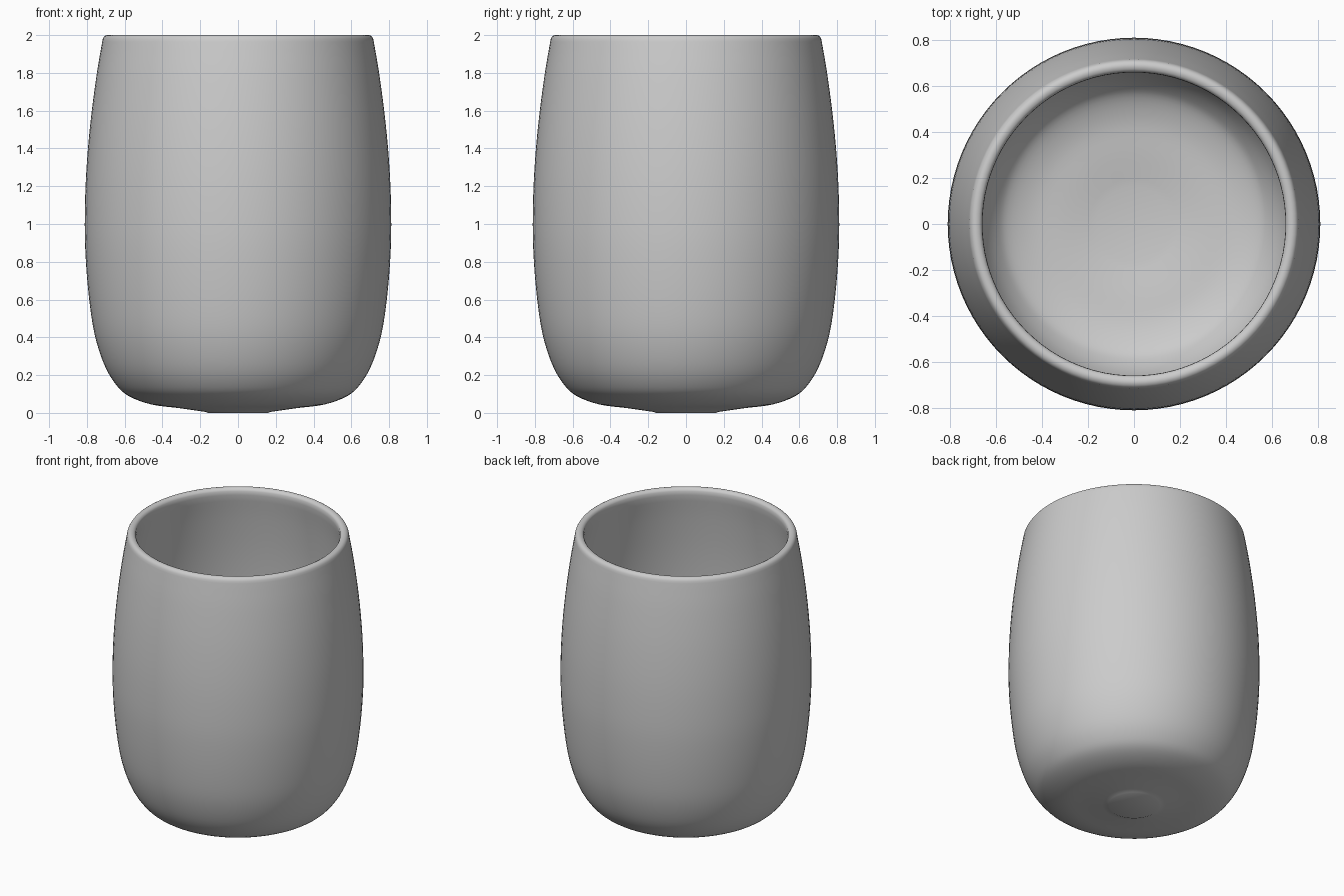
import bpy, bmesh, math
from mathutils import Vector

if "Cube" in bpy.data.objects:
    bpy.data.objects.remove(bpy.data.objects["Cube"], do_unlink=True)

SEGMENTS = 96
WALL = 0.06


def smooth_path(points, steps=4):
    """Catmull-Rom curve through the points."""
    pts = [Vector(p) for p in points]
    pts = [2 * pts[0] - pts[1]] + pts + [2 * pts[-1] - pts[-2]]
    out = []
    for a, b, c, d in zip(pts, pts[1:], pts[2:], pts[3:]):
        for i in range(steps):
            t = i / steps
            out.append(0.5 * (2 * b + (c - a) * t + (2 * a - 5 * b + 4 * c - d) * t ** 2
                              + (3 * b - a - 3 * c + d) * t ** 3))
    return out + [pts[-2]]


def inward(path, distance):
    """Offset the path towards the inside of the vessel."""
    out = []
    for i, p in enumerate(path):
        tangent = (path[min(i + 1, len(path) - 1)] - path[max(i - 1, 0)]).normalized()
        out.append(p + Vector((-tangent.y, tangent.x)) * distance)
    return out


# Outer wall as (radius, height), from the foot to just below the rim
wall = smooth_path([(0.17, 0.005), (0.31, 0.025), (0.46, 0.045), (0.58, 0.09), (0.65, 0.155),
                    (0.71, 0.26), (0.76, 0.42), (0.79, 0.62), (0.808, 0.85), (0.811, 1.05),
                    (0.803, 1.28), (0.782, 1.53), (0.75, 1.78), (0.719, 1.965)])
foot = [Vector((0, 0)), Vector((0.16, 0))]
rim = smooth_path([(0.716, 1.98), (0.708, 1.993), (0.695, 2.0), (0.682, 2.0),
                   (0.669, 1.994), (0.661, 1.982)], 2)
inside = inward(wall, WALL)[::-1]
floor = [Vector((0, inside[-1].y - 0.005))]
profile = foot + wall + rim + inside + floor

# Turn the profile into the vessel
bm = bmesh.new()
verts = [bm.verts.new((p.x, 0, p.y)) for p in profile]
edges = [bm.edges.new(pair) for pair in zip(verts, verts[1:])]
bmesh.ops.spin(bm, geom=verts + edges, cent=(0, 0, 0), axis=(0, 0, 1),
               angle=math.tau, steps=SEGMENTS, use_merge=True)
bmesh.ops.remove_doubles(bm, verts=bm.verts, dist=0.0005)
bmesh.ops.recalc_face_normals(bm, faces=bm.faces)
mesh = bpy.data.meshes.new("tumbler")
bm.to_mesh(mesh)
bm.free()

tumbler = bpy.data.objects.new("tumbler", mesh)
bpy.context.collection.objects.link(tumbler)

# Plain grey glaze
grey = bpy.data.materials.new("plain_grey")
grey.use_nodes = True
colour = (0.6, 0.6, 0.6, 1)
grey.diffuse_color = colour
grey.node_tree.nodes["Principled BSDF"].inputs["Base Color"].default_value = colour
mesh.materials.append(grey)

bpy.context.view_layer.objects.active = tumbler
tumbler.select_set(True)
bpy.ops.object.shade_smooth_by_angle(angle=math.radians(40))
